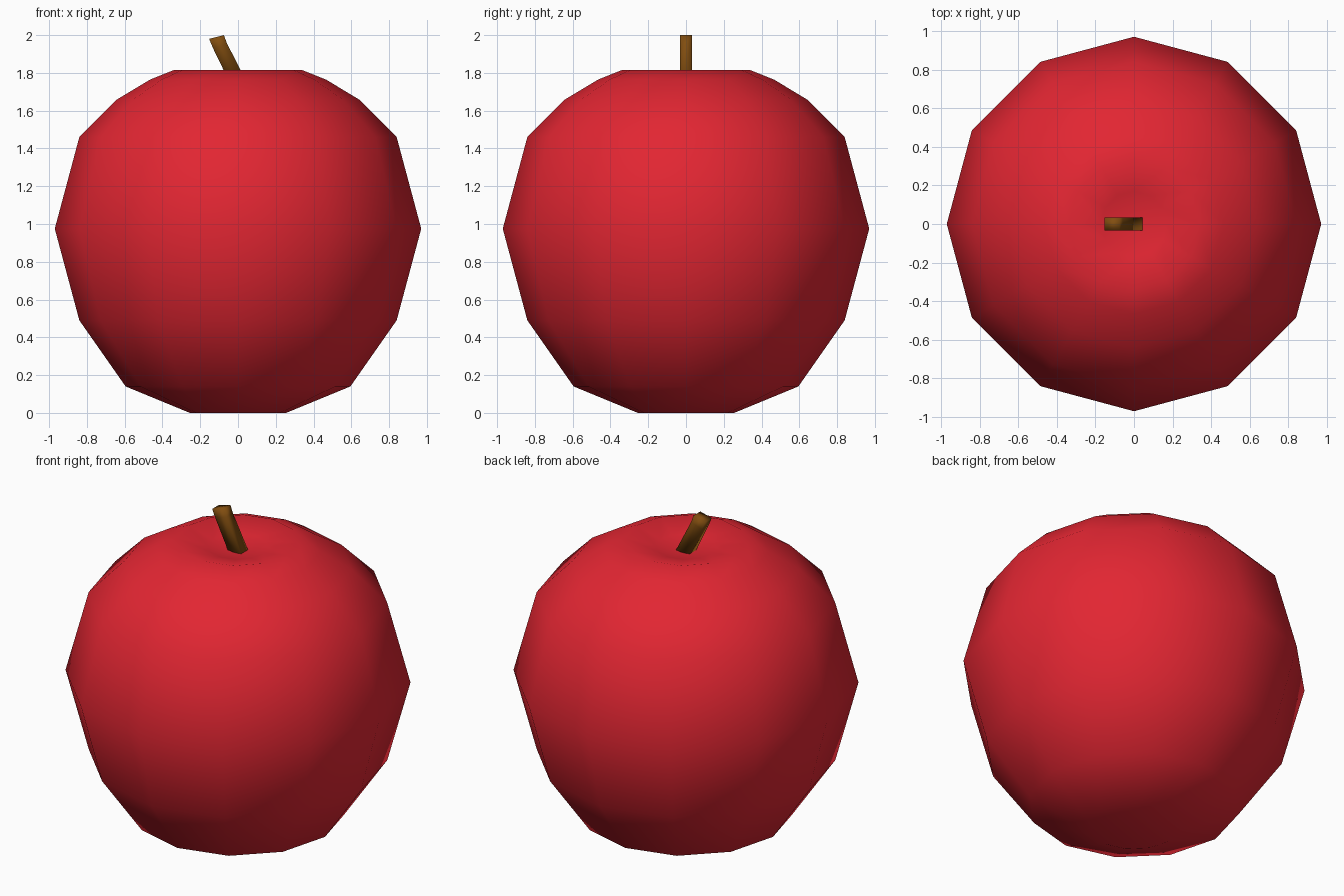
import bpy, bmesh
from math import cos, sin, pi

cube = bpy.data.objects.get("Cube")
if cube:
    bpy.data.objects.remove(cube, do_unlink=True)


def material(name, rgb):
    mat = bpy.data.materials.new(name)
    mat.use_nodes = True
    mat.diffuse_color = (*rgb, 1)
    mat.node_tree.nodes["Principled BSDF"].inputs["Base Color"].default_value = (*rgb, 1)
    return mat


def loft(name, rings, mat, caps=True):
    """Skin a stack of equal-length point rings and shade it smooth."""
    bm = bmesh.new()
    loops = [[bm.verts.new(p) for p in ring] for ring in rings]
    n = len(loops[0])
    for low, high in zip(loops, loops[1:]):
        for i in range(n):
            j = (i + 1) % n
            bm.faces.new((low[i], low[j], high[j], high[i]))
    if caps:
        bm.faces.new(loops[0][::-1])
        bm.faces.new(loops[-1])
    # Rings of zero radius collapse into poles
    bmesh.ops.remove_doubles(bm, verts=bm.verts[:], dist=0.0001)
    bmesh.ops.recalc_face_normals(bm, faces=bm.faces[:])
    for face in bm.faces:
        face.smooth = True
    mesh = bpy.data.meshes.new(name)
    bm.to_mesh(mesh)
    bm.free()
    mesh.materials.append(mat)
    obj = bpy.data.objects.new(name, mesh)
    bpy.context.collection.objects.link(obj)
    return obj


red = material("apple red", (0.76, 0.019, 0.032))
brown = material("stem brown", (0.22, 0.075, 0.005))

# Apple body: twelve-sided turned profile with a shallow dip on top
SIDES = 12
profile = [(0, 0.01), (0.255, 0), (0.595, 0.14), (0.84, 0.49), (0.97, 0.975),
           (0.84, 1.46), (0.64, 1.66), (0.465, 1.765), (0.34, 1.815),
           (0.17, 1.775), (0, 1.745)]
loft("apple_body",
     [[(r * cos(2 * pi * i / SIDES), r * sin(2 * pi * i / SIDES), z)
       for i in range(SIDES)] for r, z in profile], red, caps=False)

# Stem: square-edged stick with a slight bend, as left and right edge points
HALF_DEPTH = 0.033
edges = [((-0.03, 1.72), (0.045, 1.755)),
         ((-0.132, 1.93), (-0.058, 1.955)),
         ((-0.153, 1.98), (-0.075, 2.0))]
loft("stem",
     [[(l[0], -HALF_DEPTH, l[1]), (r[0], -HALF_DEPTH, r[1]),
       (r[0], HALF_DEPTH, r[1]), (l[0], HALF_DEPTH, l[1])] for l, r in edges], brown)
